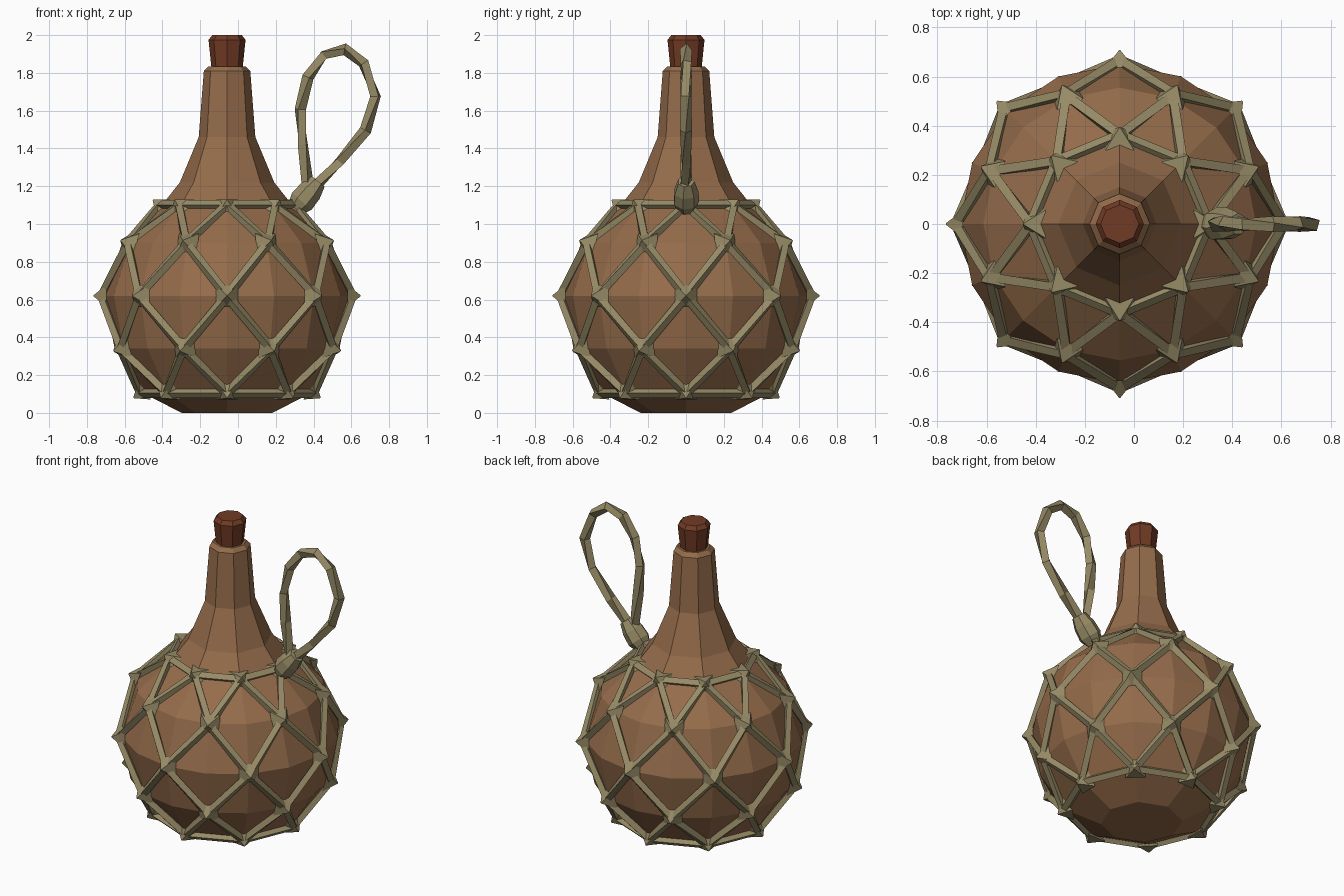
import bpy, bmesh
from math import cos, sin, pi
from mathutils import Vector, Matrix

if "Cube" in bpy.data.objects:
    bpy.data.objects.remove(bpy.data.objects["Cube"])

AXIS_X = -0.058
COLS = 16


def material(name, rgb):
    mat = bpy.data.materials.new(name)
    mat.use_nodes = True
    mat.diffuse_color = (*rgb, 1)
    mat.node_tree.nodes["Principled BSDF"].inputs["Base Color"].default_value = (*rgb, 1)
    return mat


CLAY = material("brown_clay", (0.30, 0.15, 0.07))
STOPPER = material("dark_red_cork", (0.165, 0.043, 0.018))
ROPE = material("straw_rope", (0.31, 0.26, 0.135))


def finish(name, bm, mat):
    bmesh.ops.recalc_face_normals(bm, faces=bm.faces[:])
    mesh = bpy.data.meshes.new(name)
    bm.to_mesh(mesh)
    bm.free()
    mesh.materials.append(mat)
    obj = bpy.data.objects.new(name, mesh)
    bpy.context.scene.collection.objects.link(obj)
    return obj


def ring_point(r, z, col, octagon=False):
    # On octagonal rings the odd columns sit on the middle of a side
    if octagon and col % 2:
        r *= cos(pi / 8)
    a = 2 * pi * col / COLS
    return Vector((AXIS_X + r * cos(a), r * sin(a), z))


def skin(bm, loops, diagonal=None):
    """Join closed vertex loops and cap both ends."""
    for i, (lo, hi) in enumerate(zip(loops, loops[1:])):
        n = len(lo)
        for c in range(n):
            d = (c + 1) % n
            if diagonal and diagonal(i):
                # Split each panel along the line the net follows
                if (c + i) % 2:
                    bm.faces.new((lo[c], lo[d], hi[d]))
                    bm.faces.new((lo[c], hi[d], hi[c]))
                else:
                    bm.faces.new((lo[c], lo[d], hi[c]))
                    bm.faces.new((lo[d], hi[d], hi[c]))
            else:
                bm.faces.new((lo[c], lo[d], hi[d], hi[c]))
    bm.faces.new(loops[0][::-1])
    bm.faces.new(loops[-1])


def tube(bm, path, radii, sides=4, twist=0.0, phase=0.0):
    """Sweep a polygon along a path, with optional twist per step."""
    loops = []
    for i, p in enumerate(path):
        t = (path[min(i + 1, len(path) - 1)] - path[max(i - 1, 0)]).normalized()
        out = Vector((0, 1, 0)) if abs(t.y) < 0.01 else Vector((p.x - AXIS_X, p.y, 0))
        u = (out - t * out.dot(t)).normalized()
        v = t.cross(u)
        angles = [phase + twist * i + 2 * pi * k / sides for k in range(sides)]
        loops.append([bm.verts.new(p + radii[i] * (u * cos(a) + v * sin(a))) for a in angles])
    skin(bm, loops)


# Bottle: octagonal foot and neck, sixteen-sided belly
net_rows = [(0.445, 0.105), (0.595, 0.34), (0.65, 0.62), (0.555, 0.90), (0.345, 1.10)]
neck = [(0.25, 1.22), (0.15, 1.46), (0.123, 1.81), (0.098, 1.835)]
profile = [(0.24, 0.0)] + net_rows + neck
bm = bmesh.new()
loops = []
for i, (r, z) in enumerate(profile):
    octagon = i not in (2, 3, 4)
    loops.append([bm.verts.new(ring_point(r, z, c, octagon)) for c in range(COLS)])
skin(bm, loops, diagonal=lambda i: 1 <= i <= 4)
finish("bottle", bm, CLAY)

# Stopper
bm = bmesh.new()
loops = [[bm.verts.new(ring_point(r, z, c)) for c in range(0, COLS, 2)]
         for r, z in [(0.08, 1.80), (0.098, 1.975), (0.078, 2.0)]]
skin(bm, loops)
finish("stopper", bm, STOPPER)

# Net strands: diagonals between rows, plus a hoop at top and bottom
LIFT = 0.012
ropes = bmesh.new()
knots = bmesh.new()


def knot_at(row, col):
    r, z = net_rows[row]
    return ring_point(r + LIFT, z, col)


def strand(a, b):
    tube(ropes, [a, b], [0.026, 0.026])


last = len(net_rows) - 1
for row in range(len(net_rows)):
    for col in range(row % 2, COLS, 2):
        here = knot_at(row, col)
        if row < last:
            strand(here, knot_at(row + 1, col + 1))
            strand(here, knot_at(row + 1, col - 1))
        if row in (0, last):
            strand(here, knot_at(row, col + 2))
        # Pyramid knot pointing away from the belly
        normal = Vector((here.x - AXIS_X, here.y, 0.6 * (here.z - 0.62))).normalized()
        turn = normal.to_track_quat('Z', 'Y').to_matrix().to_4x4()
        place = Matrix.Translation(here + normal * 0.01) @ turn @ Matrix.Rotation(pi / 4, 4, 'Z')
        bmesh.ops.create_cone(knots, cap_ends=True, segments=4, radius1=0.082,
                              radius2=0.004, depth=0.07, matrix=place)
finish("net_strands", ropes, ROPE)
finish("net_knots", knots, ROPE)

# Hanging loop of twisted rope
loop_path = [(0.37, 1.20), (0.343, 1.42), (0.33, 1.607), (0.37, 1.777), (0.454, 1.894),
             (0.565, 1.925), (0.665, 1.851), (0.728, 1.676), (0.675, 1.496),
             (0.538, 1.33), (0.40, 1.19)]
bm = bmesh.new()
tube(bm, [Vector((x, 0, z)) for x, z in loop_path], [0.032] * len(loop_path), twist=0.6)
finish("hanging_loop", bm, ROPE)

# Binding that ties the loop to the net
bm = bmesh.new()
start, end = Vector((0.30, 0, 1.075)), Vector((0.425, 0, 1.225))
steps = (0, 0.3, 0.65, 1)
tube(bm, [start.lerp(end, s) for s in steps], [0.045, 0.07, 0.066, 0.045], sides=7)
finish("loop_binding", bm, ROPE)
